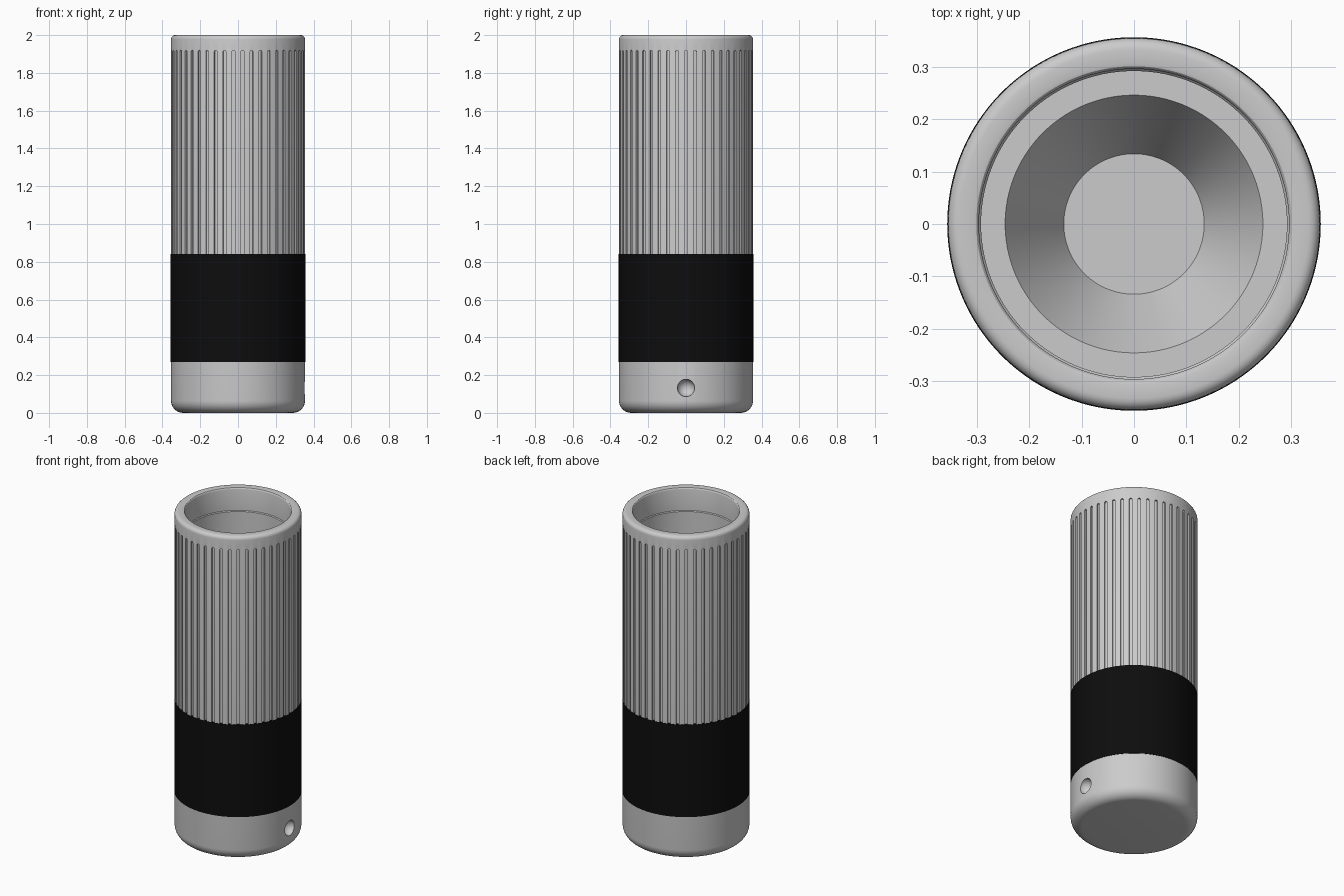
import bpy, bmesh, math
from mathutils import Vector, Matrix

if "Cube" in bpy.data.objects:
    bpy.data.objects.remove(bpy.data.objects["Cube"])

R = 0.355
SEG = 138
GROOVES = 46


def new_object(name, bm):
    bmesh.ops.recalc_face_normals(bm, faces=bm.faces)
    mesh = bpy.data.meshes.new(name)
    bm.to_mesh(mesh)
    bm.free()
    ob = bpy.data.objects.new(name, mesh)
    bpy.context.collection.objects.link(ob)
    return ob


def lathe(name, profile, closed=False):
    """Spin an (r, z) profile around z; r = 0 points become poles."""
    bm = bmesh.new()
    verts = [bm.verts.new((r, 0, z)) for r, z in profile]
    pairs = list(zip(verts, verts[1:]))
    if closed:
        pairs.append((verts[-1], verts[0]))
    edges = [bm.edges.new(p) for p in pairs]
    bmesh.ops.spin(bm, geom=verts + edges, cent=(0, 0, 0), axis=(0, 0, 1),
                   angle=2 * math.pi, steps=SEG, use_merge=True)
    bmesh.ops.remove_doubles(bm, verts=bm.verts, dist=1e-5)
    return new_object(name, bm)


def arc(cx, cz, r, a0, a1, n):
    return [(cx + r * math.cos(math.radians(a0 + (a1 - a0) * i / n)),
             cz + r * math.sin(math.radians(a0 + (a1 - a0) * i / n)))
            for i in range(n + 1)]


def cut(target, cutter):
    cutter.hide_render = True
    mod = target.modifiers.new("cut", 'BOOLEAN')
    mod.operation = 'DIFFERENCE'
    mod.solver = 'EXACT'
    mod.object = cutter
    bpy.context.view_layer.objects.active = target
    bpy.ops.object.modifier_apply(modifier=mod.name)
    bpy.data.objects.remove(cutter)


def smooth(ob):
    bpy.ops.object.select_all(action='DESELECT')
    ob.select_set(True)
    bpy.context.view_layer.objects.active = ob
    bpy.ops.object.shade_smooth_by_angle(angle=math.radians(30))


# Hollow body: rounded base, rim, stepped bore and conical reflector
profile = [(0, 0)]
profile += arc(R - 0.065, 0.065, 0.065, -90, 0, 8)
profile += arc(R - 0.022, 1.978, 0.022, 0, 90, 5)
profile += arc(0.306, 1.990, 0.010, 90, 180, 3)
profile += [(0.296, 1.86), (0.292, 1.855), (0.292, 1.65),
            (0.246, 1.65), (0.134, 1.45), (0, 1.45)]
body = lathe("body", profile)

# Grip grooves with rounded top ends
bm = bmesh.new()
w = 0.008
outline = [(-w, 0.80), (w, 0.80)] + arc(0, 1.92 - w, w, 0, 180, 6)
for i in range(GROOVES):
    rot = Matrix.Rotation(2 * math.pi * i / GROOVES, 3, 'Z')
    inner = [bm.verts.new(rot @ Vector((R - 0.010, y, z))) for y, z in outline]
    outer = [bm.verts.new(rot @ Vector((R + 0.03, y, z))) for y, z in outline]
    bm.faces.new(inner)
    bm.faces.new(outer[::-1])
    for j in range(len(outline)):
        k = (j + 1) % len(outline)
        bm.faces.new((inner[j], outer[j], outer[k], inner[k]))
cut(body, new_object("groove_cutter", bm))

# Round dimple on the right side near the base
bm = bmesh.new()
bmesh.ops.create_uvsphere(bm, u_segments=32, v_segments=20, radius=0.046,
                          matrix=Matrix.Translation((R, 0, 0.132)))
cut(body, new_object("dimple_cutter", bm))
smooth(body)

# Black grip band
band = lathe("grip_band", [(R - 0.012, 0.27), (R + 0.0015, 0.27),
                           (R + 0.0015, 0.84), (R - 0.012, 0.84)], closed=True)
black = bpy.data.materials.new("black_rubber")
black.diffuse_color = (0.004, 0.004, 0.004, 1)
black.use_nodes = True
black.node_tree.nodes["Principled BSDF"].inputs["Base Color"].default_value = black.diffuse_color
band.data.materials.append(black)
smooth(band)
